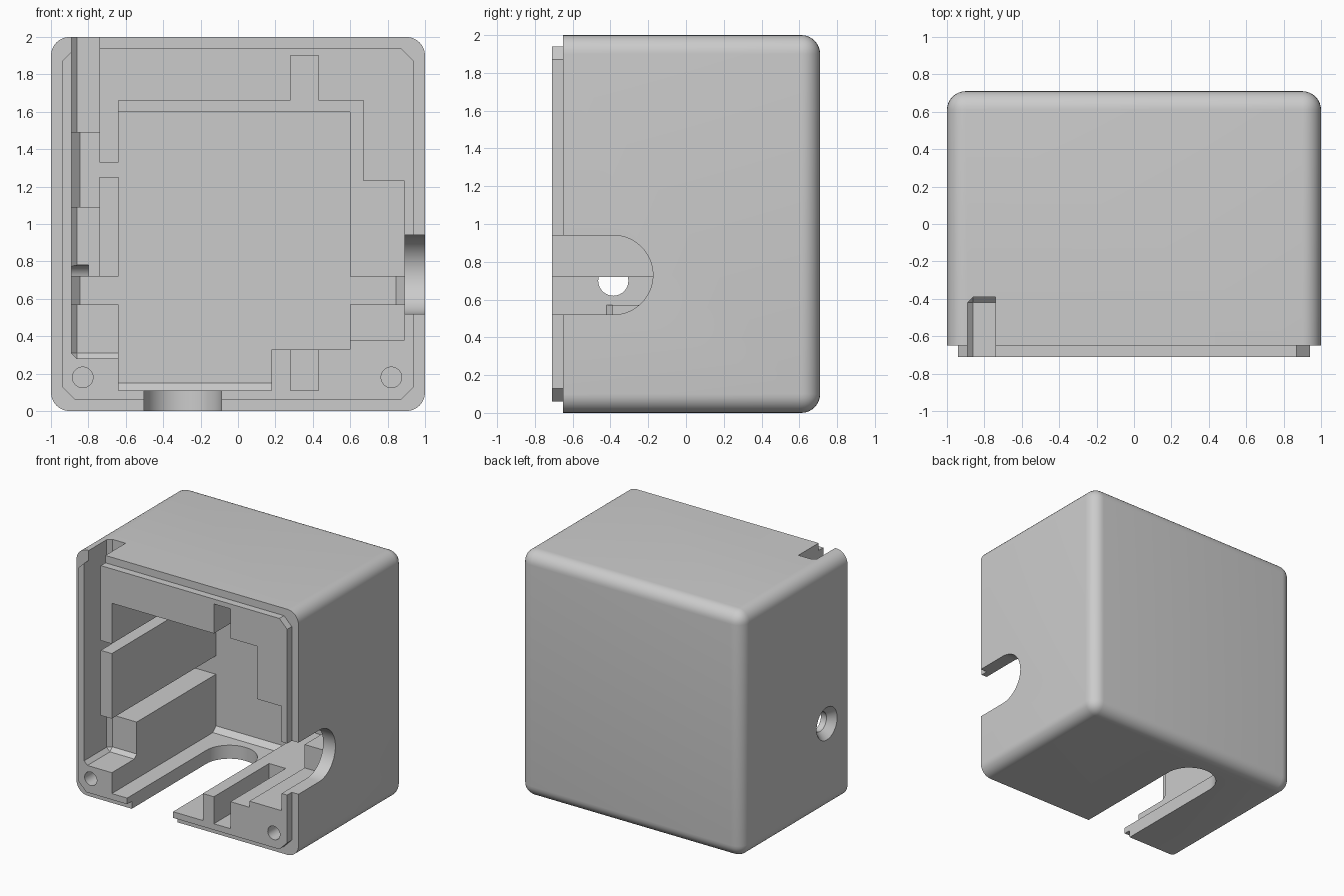
import bpy, bmesh, math
from mathutils import Vector

if "Cube" in bpy.data.objects:
    bpy.data.objects.remove(bpy.data.objects["Cube"])

grey = bpy.data.materials.new("plain_grey")
grey.use_nodes = True
GREY = (0.6, 0.6, 0.6, 1)
grey.diffuse_color = GREY
grey.node_tree.nodes["Principled BSDF"].inputs["Base Color"].default_value = GREY

FRONT, LIP, BACK = -0.65, -0.71, 0.71
SHELF, DEEP, CHANNEL = 0.0, 0.63, -0.39


def finish(bm, name):
    bmesh.ops.recalc_face_normals(bm, faces=bm.faces)
    mesh = bpy.data.meshes.new(name)
    bm.to_mesh(mesh)
    bm.free()
    mesh.materials.append(grey)
    obj = bpy.data.objects.new(name, mesh)
    bpy.context.collection.objects.link(obj)
    return obj


def box(name, x, y, z, chamfers=(), width=0.03, round_all_but_front=False):
    """Box from three ranges; a chamfer such as 'x0y1' names an edge by its two sides."""
    bm = bmesh.new()
    bmesh.ops.create_cube(bm, size=1)
    ranges = (x, y, z)
    for v in bm.verts:
        v.co = Vector([r[c > 0] for r, c in zip(ranges, v.co)])

    def on(edge, side):
        axis = "xyz".index(side[0])
        return all(abs(v.co[axis] - ranges[axis][int(side[1])]) < 1e-5 for v in edge.verts)

    if round_all_but_front:
        edges = [e for e in bm.edges if not on(e, "y0")]
    else:
        edges = [e for e in bm.edges if any(on(e, c[:2]) and on(e, c[2:]) for c in chamfers)]
    if edges:
        bmesh.ops.bevel(bm, geom=edges, offset=width, affect="EDGES", profile=0.5,
                        segments=8 if round_all_but_front else 1)
    return finish(bm, name)


def prism(name, outline, start, end, place):
    """Extrude a 2D outline; place maps (u, v, depth) to a point."""
    bm = bmesh.new()
    rings = [[bm.verts.new(place(u, v, d)) for u, v in outline] for d in (start, end)]
    bm.faces.new(rings[0])
    bm.faces.new(rings[1])
    n = len(outline)
    for i in range(n):
        j = (i + 1) % n
        bm.faces.new((rings[0][i], rings[0][j], rings[1][j], rings[1][i]))
    return finish(bm, name)


def cylinder(name, place, r1, r2, start, end):
    bm = bmesh.new()
    bmesh.ops.create_cone(bm, cap_ends=True, segments=32, radius1=r1, radius2=r2, depth=end - start)
    for v in bm.verts:
        v.co = place(v.co.x, v.co.y, v.co.z + (start + end) / 2)
    return finish(bm, name)


def u_slot(centre, across, r):
    """U outline, open towards the front: (distance back, sideways)."""
    arc = [math.radians(a) for a in range(-90, 91, 6)]
    pts = [(centre + r * math.cos(a), across + r * math.sin(a)) for a in arc]
    return [(-0.9, across - r)] + pts + [(-0.9, across + r)]


def combine(target, tool, operation):
    mod = target.modifiers.new(operation.lower(), "BOOLEAN")
    mod.object, mod.operation, mod.solver = tool, operation, "EXACT"
    bpy.context.view_layer.objects.active = target
    bpy.ops.object.modifier_apply(modifier=mod.name)
    bpy.data.objects.remove(tool)


# Outer shell with a chamfered lip on the front
housing = box("housing", (-1, 1), (FRONT, BACK), (0, 2), width=0.1, round_all_but_front=True)
h, c = 0.94, 0.87
lip_outline = [(-h, -c), (-c, -h), (c, -h), (h, -c), (h, c), (c, h), (-c, h), (-h, c)]
lip = prism("lip", lip_outline, LIP, -0.6, lambda u, v, d: (u, d, v + 1))
combine(housing, lip, "UNION")

# Pockets: x range, back depth, z range, chamfered edges, chamfer width
corner = ("x0y1", "x0z0", "y1z0")
pockets = [
    ((-0.64, 0.60), DEEP, (0.33, 1.60), (), 0),               # main cavity
    ((-0.64, 0.18), DEEP, (0.11, 0.80), ("y1z0",), 0.04),     # cavity floor
    ((-0.64, 0.60), SHELF, (0.40, 1.66), (), 0),              # top shelf
    ((0.50, 0.67), SHELF, (0.50, 1.66), (), 0),               # side shelf
    ((0.50, 0.89), SHELF, (0.38, 1.23), (), 0),               # wide side shelf
    ((0.28, 0.43), SHELF, (1.50, 1.90), (), 0),               # top notch
    ((0.28, 0.43), SHELF, (0.11, 0.50), (), 0),               # floor groove
    ((0.40, 0.89), DEEP, (0.57, 0.72), ("x1y1",), 0.045),     # axle groove, one side
    ((-0.89, -0.50), DEEP, (0.57, 0.72), ("x0y1",), 0.045),   # axle groove, other side
    ((-0.89, -0.74), DEEP, (1.09, 1.49), ("x0y1",), 0.045),   # deep side pocket
    ((-0.80, -0.50), DEEP, (1.25, 1.33), (), 0),              # link to the cavity
    ((-0.89, -0.74), CHANNEL, (0.28, 2.20), corner, 0.03),    # cable channel
    ((-0.89, -0.50), CHANNEL, (0.28, 0.72), corner, 0.03),    # channel foot
]
for x, back, z, chamfers, width in pockets:
    combine(housing, box("pocket_cutter", x, (-0.9, back), z, chamfers, width), "DIFFERENCE")

# U-shaped openings in the side wall and the floor
side = prism("side_cutter", u_slot(-0.385, 0.73, 0.21), 0.8, 1.2, lambda u, v, d: (d, u, v))
floor = prism("floor_cutter", u_slot(0.31, -0.295, 0.207), -0.2, 0.2, lambda u, v, d: (v, u, d))
for tool in (side, floor):
    combine(housing, tool, "DIFFERENCE")

# Round hole through the other side wall, with a countersink
def through_side(u, v, d):
    return Vector((d, u - 0.385, v + 0.7))

combine(housing, cylinder("hole_cutter", through_side, 0.08, 0.08, -1.1, -0.8), "DIFFERENCE")
combine(housing, cylinder("sink_cutter", through_side, 0.15, 0.08, -1.02, -0.94), "DIFFERENCE")

# Screw holes in the front rim
for sx, sz in ((-0.83, 0.18), (0.82, 0.18), (0, 1.83)):
    screw = cylinder("screw_cutter", lambda u, v, d: Vector((u + sx, d, v + sz)),
                     0.055, 0.055, -0.9, -0.3)
    combine(housing, screw, "DIFFERENCE")

bpy.ops.object.select_all(action="DESELECT")
housing.select_set(True)
bpy.context.view_layer.objects.active = housing
bpy.ops.object.shade_smooth_by_angle(angle=math.radians(30))
